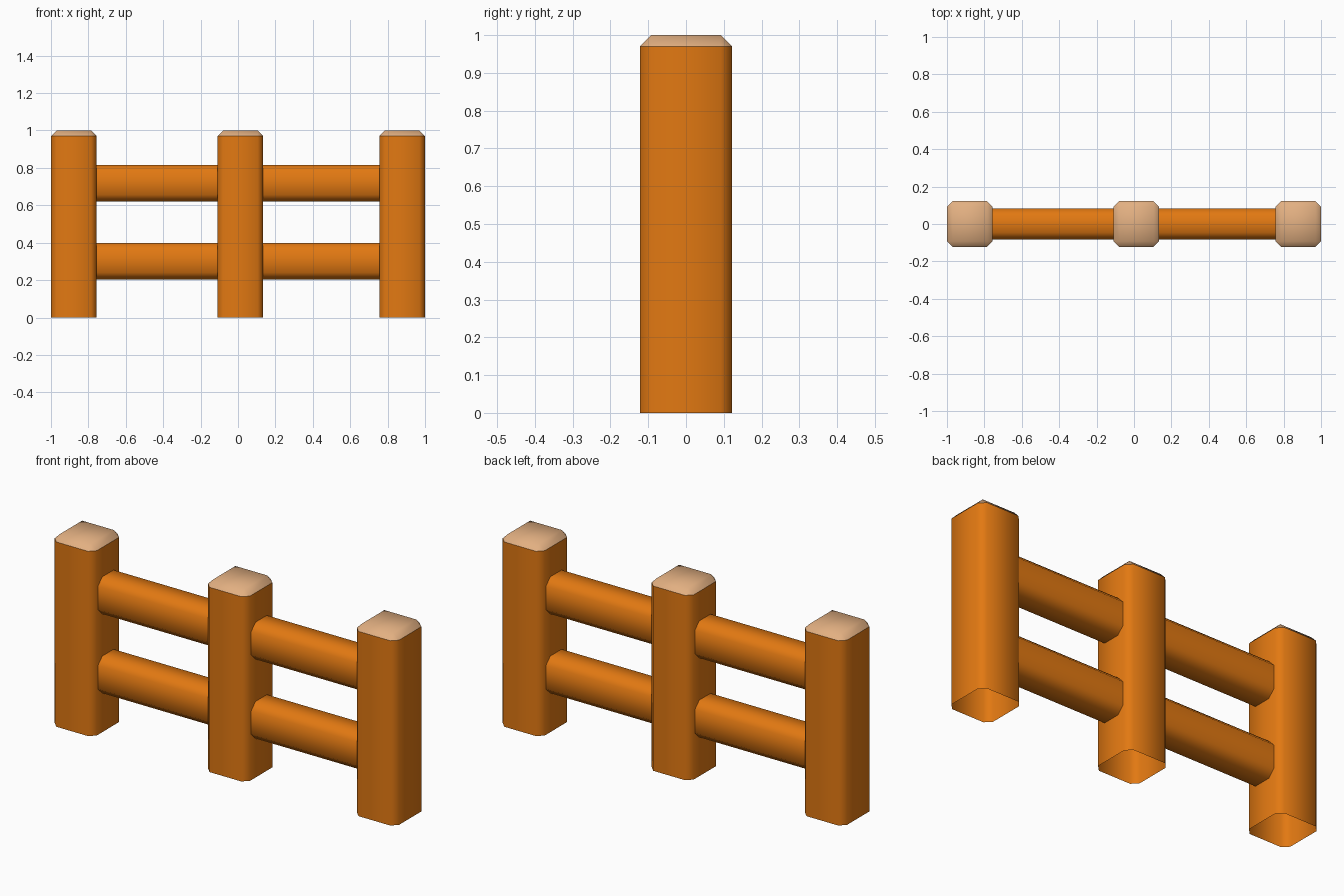
import bpy, bmesh
from mathutils import Vector

if "Cube" in bpy.data.objects:
    bpy.data.objects.remove(bpy.data.objects["Cube"])


def material(name, rgb):
    m = bpy.data.materials.new(name)
    m.diffuse_color = (*rgb, 1)
    m.use_nodes = True
    m.node_tree.nodes["Principled BSDF"].inputs["Base Color"].default_value = m.diffuse_color
    return m


WOOD = material("orange wood", (0.76, 0.19, 0.006))
CUT = material("pale cut wood", (0.76, 0.43, 0.22))


def octagon(hx, hy, c):
    """Rectangle with chamfered corners, counter-clockwise."""
    return [(hx, -hy + c), (hx, hy - c), (hx - c, hy), (-hx + c, hy),
            (-hx, hy - c), (-hx, -hy + c), (-hx + c, -hy), (hx - c, -hy)]


def finish(name, bm, mat):
    bmesh.ops.recalc_face_normals(bm, faces=bm.faces)
    for f in bm.faces:
        f.smooth = True
    me = bpy.data.meshes.new(name)
    bm.to_mesh(me)
    bm.free()
    me.materials.append(mat)
    ob = bpy.data.objects.new(name, me)
    bpy.context.collection.objects.link(ob)


def tube(name, ring_a, ring_b, mat):
    """Open-ended octagonal tube between two rings."""
    bm = bmesh.new()
    a = [bm.verts.new(p) for p in ring_a]
    b = [bm.verts.new(p) for p in ring_b]
    for i in range(len(a)):
        j = (i + 1) % len(a)
        bm.faces.new((a[i], a[j], b[j], b[i]))
    finish(name, bm, mat)


H, C, TOP = 0.1222, 0.03, 0.97
posts = {"left": -1 + H, "middle": 0.0125, "right": 1 - H}

for side, x in posts.items():
    # post body, open at the bottom
    outline = octagon(H, H, C)
    tube(side + "_post", [(x + u, v, 0) for u, v in outline],
         [(x + u, v, TOP) for u, v in outline], WOOD)

    # bevelled cap: chamfered outline rising to a smaller square
    bm = bmesh.new()
    low = [bm.verts.new((x + u, v, TOP)) for u, v in outline]
    s = H - C
    top = [bm.verts.new((x + u, v, 1)) for u, v in ((s, -s), (s, s), (-s, s), (-s, -s))]
    bm.faces.new(top)
    for k in range(4):
        n = (k + 1) % 4
        bm.faces.new((low[2 * k], low[2 * k + 1], top[n], top[k]))
        bm.faces.new((low[2 * k + 1], low[(2 * k + 2) % 8], top[n]))
    finish(side + "_post_cap", bm, CUT)

# rails between neighbouring posts
xs = list(posts.values())
for side, x0, x1 in (("left", xs[0], xs[1]), ("right", xs[1], xs[2])):
    for level, z in (("lower", 0.302), ("upper", 0.718)):
        prof = octagon(0.083, 0.0975, 0.036)
        tube(f"{side}_{level}_rail", [(x0 + H - 0.003, u, z + v) for u, v in prof],
             [(x1 - H + 0.003, u, z + v) for u, v in prof], WOOD)
